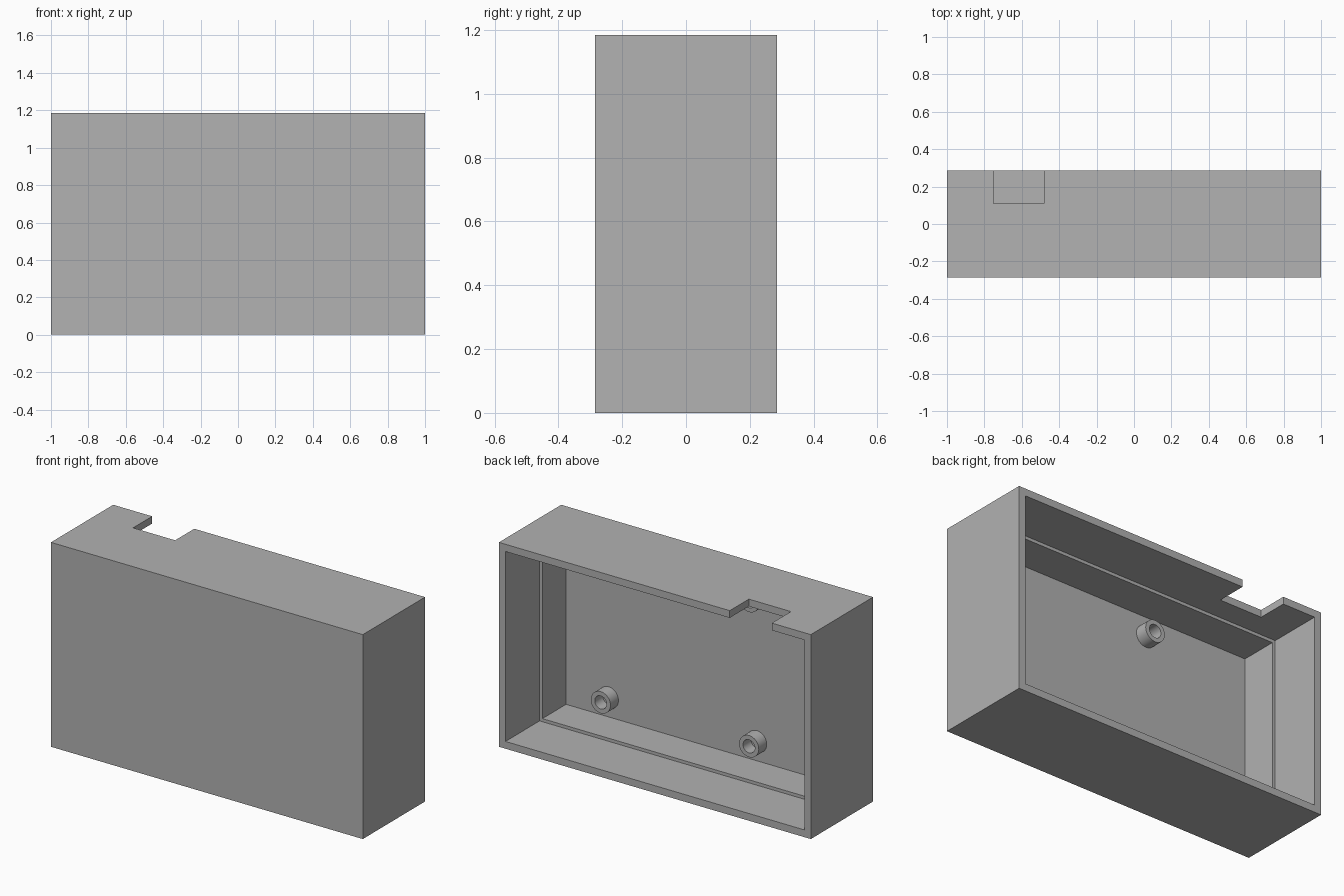
import bpy, bmesh, math
from mathutils import Matrix

cube = bpy.data.objects.get("Cube")
if cube:
    bpy.data.objects.remove(cube, do_unlink=True)

WIDTH, DEPTH, HEIGHT = 2.0, 0.57, 1.185
WALL, STEP = 0.042, 0.018
BACK = DEPTH / 2
FLOOR_Y, LEDGE_Y = -0.244, -0.027

grey = bpy.data.materials.new("plain grey")
grey.use_nodes = True
colour = (0.445, 0.445, 0.445, 1)
grey.diffuse_color = colour
grey.node_tree.nodes["Principled BSDF"].inputs["Base Color"].default_value = colour


def finish(name, bm):
    bmesh.ops.recalc_face_normals(bm, faces=bm.faces)
    mesh = bpy.data.meshes.new(name)
    bm.to_mesh(mesh)
    bm.free()
    mesh.materials.append(grey)
    obj = bpy.data.objects.new(name, mesh)
    bpy.context.collection.objects.link(obj)
    return obj


def bridge(bm, a, b):
    n = len(a)
    for i in range(n):
        bm.faces.new((a[i], a[(i + 1) % n], b[(i + 1) % n], b[i]))


def activate(obj):
    bpy.ops.object.select_all(action='DESELECT')
    obj.select_set(True)
    bpy.context.view_layer.objects.active = obj


# Open-backed case: rectangular rings from the front face round into the cavity
bm = bmesh.new()
rings = []
for inset, y in ((0, -BACK), (0, BACK), (WALL, BACK), (WALL, LEDGE_Y),
                 (WALL + STEP, LEDGE_Y), (WALL + STEP, FLOOR_Y)):
    x, low, high = WIDTH / 2 - inset, inset, HEIGHT - inset
    rings.append([bm.verts.new(p) for p in
                  ((-x, y, low), (x, y, low), (x, y, high), (-x, y, high))])
for a, b in zip(rings, rings[1:]):
    bridge(bm, a, b)
bm.faces.new(rings[0])
bm.faces.new(rings[-1])
case = finish("case", bm)

# Cable notch cut through the top wall at the back edge
bm = bmesh.new()
x0, x1, y0, y1 = -0.75, -0.48, 0.11, BACK + 0.1
bmesh.ops.create_cube(bm, size=1, matrix=(
    Matrix.Translation(((x0 + x1) / 2, (y0 + y1) / 2, HEIGHT))
    @ Matrix.Diagonal((x1 - x0, y1 - y0, 0.2, 1))))
cutter = finish("notch_cutter", bm)
cutter.hide_render = True
cut = case.modifiers.new("notch", 'BOOLEAN')
cut.operation = 'DIFFERENCE'
cut.solver = 'EXACT'
cut.object = cutter
activate(case)
bpy.ops.object.modifier_apply(modifier=cut.name)
bpy.data.objects.remove(cutter, do_unlink=True)


# Hollow screw posts standing on the inside of the front wall
def screw_post(name, x, z, outer=0.063, inner=0.038, length=0.073, sides=40):
    bm = bmesh.new()
    loops = []
    for r, y in ((outer, FLOOR_Y), (outer, FLOOR_Y + length),
                 (inner, FLOOR_Y + length), (inner, FLOOR_Y)):
        loops.append([bm.verts.new((x + r * math.cos(t), y, z + r * math.sin(t)))
                      for t in (math.tau * i / sides for i in range(sides))])
    for i, loop in enumerate(loops):
        bridge(bm, loop, loops[(i + 1) % len(loops)])
    activate(finish(name, bm))
    bpy.ops.object.shade_smooth_by_angle(angle=math.radians(30))


for side, x in (("left", 0.667), ("right", -0.284)):
    for level, z in (("lower", 0.172), ("upper", HEIGHT - 0.172)):
        screw_post(f"{level}_{side}_screw_post", x, z)
